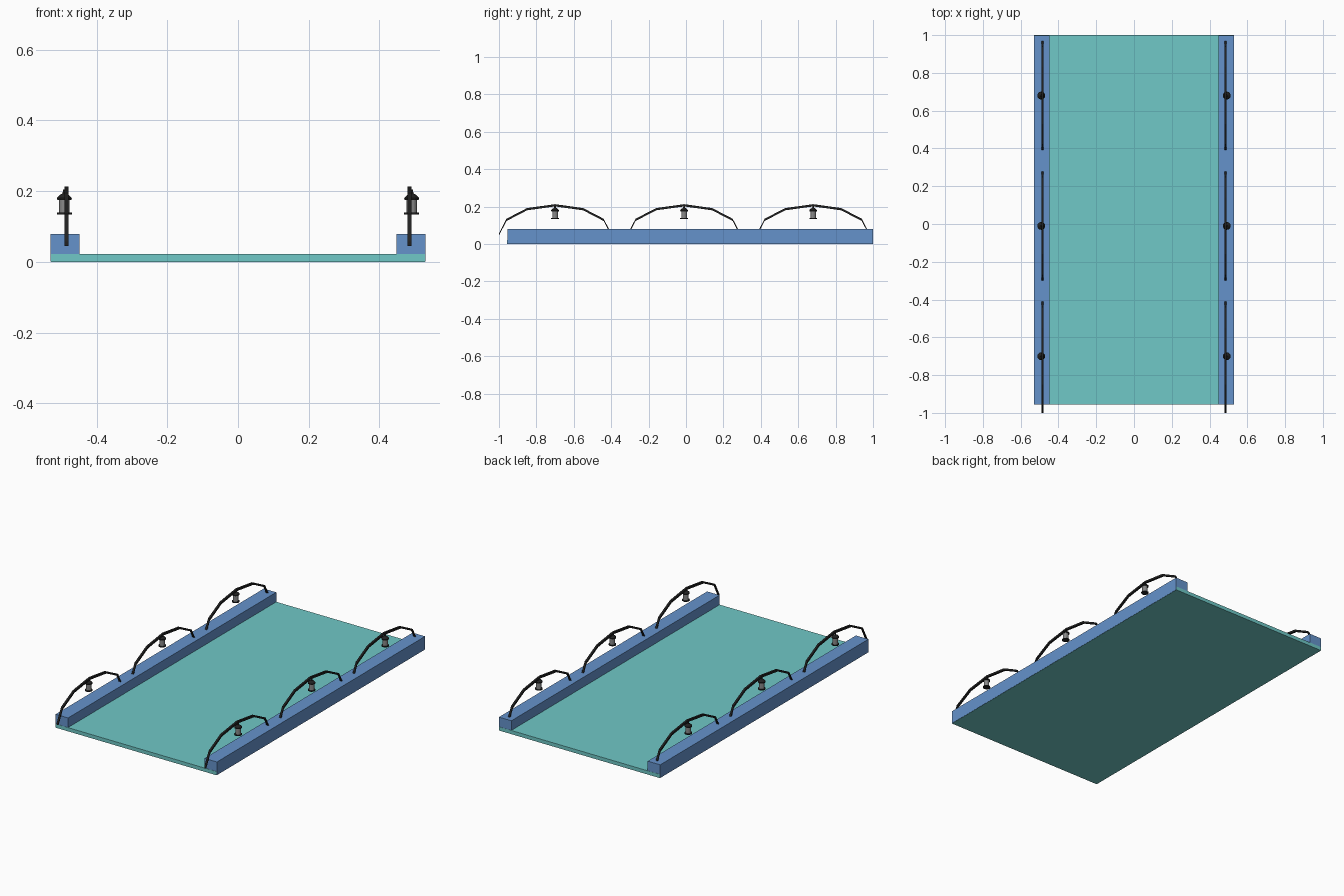
import bpy, bmesh, math

if "Cube" in bpy.data.objects:
    bpy.data.objects.remove(bpy.data.objects["Cube"])

def material(name, rgb):
    m = bpy.data.materials.new(name)
    m.diffuse_color = (*rgb, 1)
    m.use_nodes = True
    m.node_tree.nodes["Principled BSDF"].inputs["Base Color"].default_value = m.diffuse_color
    return m

TEAL = material("teal_deck", (0.16, 0.58, 0.57))
BLUE = material("blue_curb", (0.13, 0.29, 0.60))
BLACK = material("black_iron", (0.015, 0.015, 0.015))
GLASS = material("grey_glass", (0.25, 0.25, 0.25))

def finish(name, bm, mat):
    bmesh.ops.recalc_face_normals(bm, faces=bm.faces)
    me = bpy.data.meshes.new(name)
    bm.to_mesh(me)
    bm.free()
    me.materials.append(mat)
    ob = bpy.data.objects.new(name, me)
    bpy.context.collection.objects.link(ob)
    return ob

def box(name, lo, hi, mat):
    bm = bmesh.new()
    bmesh.ops.create_cube(bm, size=1)
    for v in bm.verts:
        v.co = [(a + b) / 2 + c * (b - a) for a, b, c in zip(lo, hi, v.co)]
    return finish(name, bm, mat)

def lathe(name, x, y, profile, mat, sides=12):
    # stack of (radius, z) rings with closed ends
    bm = bmesh.new()
    rings = [[bm.verts.new((x + r * math.cos(2 * math.pi * i / sides),
                            y + r * math.sin(2 * math.pi * i / sides), z))
              for i in range(sides)] for r, z in profile]
    for a, b in zip(rings, rings[1:]):
        for i in range(sides):
            j = (i + 1) % sides
            bm.faces.new((a[i], a[j], b[j], b[i]))
    bm.faces.new(rings[0])
    bm.faces.new(rings[-1])
    return finish(name, bm, mat)

def arch(name, x, y, mat, half=0.3, base=0.051, rise=0.156, t=0.006, segs=6):
    # half-ellipse bar whose section keeps a constant vertical height
    bm = bmesh.new()
    rings = []
    for k in range(segs + 1):
        a = math.pi * k / segs
        py, pz = y - half * math.cos(a), base + rise * math.sin(a)
        rings.append([bm.verts.new((x + dx * t, py, pz + dz * t))
                      for dx, dz in ((-1, -1), (1, -1), (1, 1), (-1, 1))])
    for a, b in zip(rings, rings[1:]):
        for i in range(4):
            j = (i + 1) % 4
            bm.faces.new((a[i], a[j], b[j], b[i]))
    bm.faces.new(rings[0])
    bm.faces.new(rings[-1])
    return finish(name, bm, mat)

# Bridge deck
box("deck", (-0.529, -0.956, 0), (0.529, 1.0, 0.022), TEAL)

for side, s in (("left", -1), ("right", 1)):
    # Raised curb along the edge
    x0, x1 = sorted((s * 0.448, s * 0.53))
    box(f"{side}_curb", (x0, -0.955, 0.001), (x1, 0.999, 0.079), BLUE)
    for n, y in enumerate((-0.70, -0.01, 0.68), 1):
        # Railing arch
        arch(f"{side}_arch_{n}", s * 0.485, y, BLACK)
        # Hanging lantern: base, glass, roof with hook
        lx = s * 0.491
        lathe(f"{side}_lantern_base_{n}", lx, y,
              [(0.021, 0.134), (0.021, 0.139)], BLACK)
        lathe(f"{side}_lantern_glass_{n}", lx, y,
              [(0.015, 0.138), (0.015, 0.176)], GLASS)
        lathe(f"{side}_lantern_roof_{n}", lx, y,
              [(0.020, 0.175), (0.021, 0.181), (0.013, 0.189),
               (0.005, 0.194), (0.004, 0.204)], BLACK)
